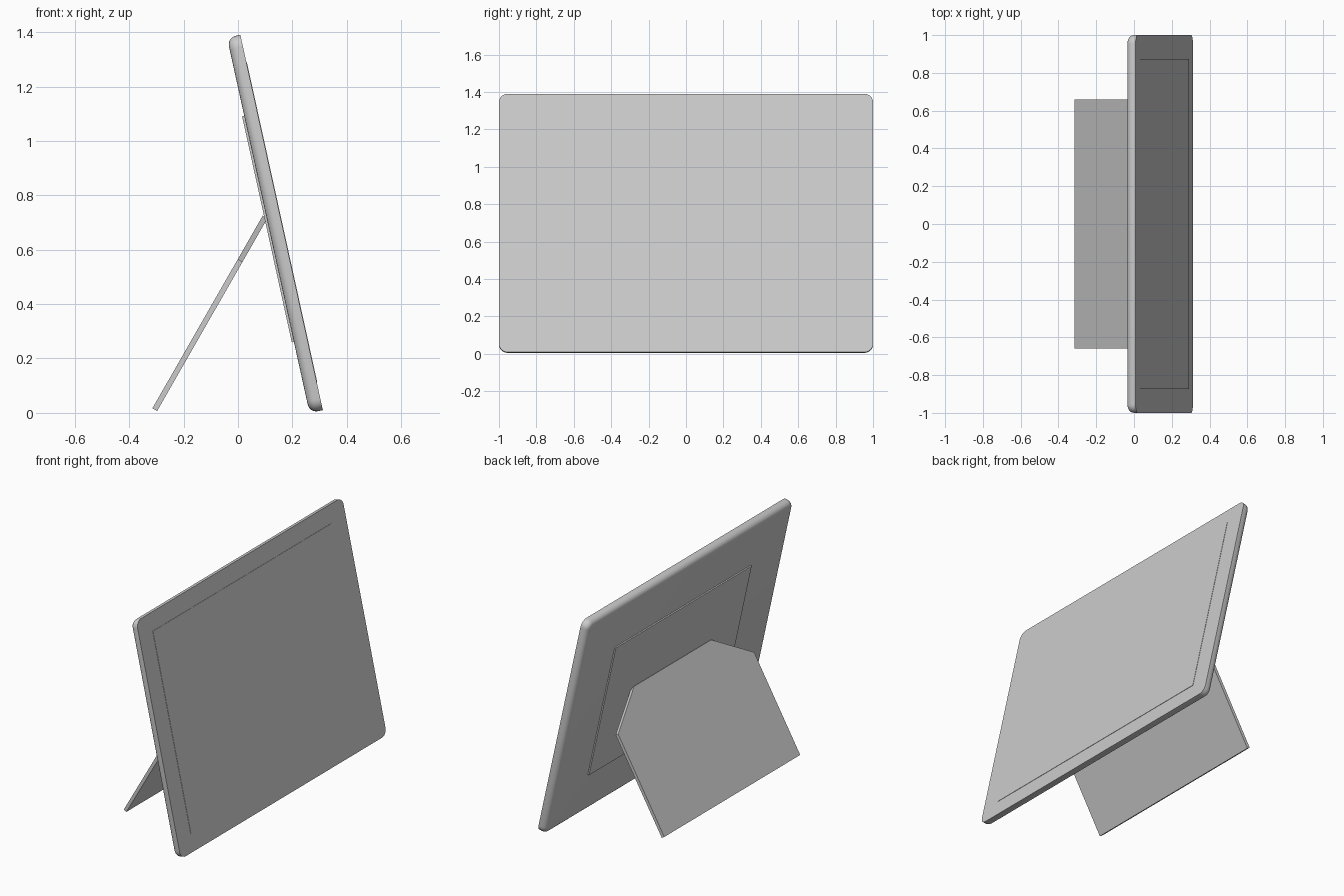
import bpy, bmesh
from math import radians
from mathutils import Matrix

if "Cube" in bpy.data.objects:
    bpy.data.objects.remove(bpy.data.objects["Cube"])

TILT = radians(-12.4)    # tablet leans back
LEAN = radians(29.8)     # stand leans forward
tablet_mat = Matrix.Translation((0.312, 0, 0.01)) @ Matrix.Rotation(TILT, 4, 'Y')
stand_mat = Matrix.Translation((-0.306, 0, 0.012)) @ Matrix.Rotation(LEAN, 4, 'Y')


def prism(outline, x0, x1):
    """Extrude a (y, z) outline along x."""
    bm = bmesh.new()
    face = bm.faces.new([bm.verts.new((x0, y, z)) for y, z in outline])
    ext = bmesh.ops.extrude_face_region(bm, geom=[face])
    verts = [g for g in ext['geom'] if isinstance(g, bmesh.types.BMVert)]
    bmesh.ops.translate(bm, verts=verts, vec=(x1 - x0, 0, 0))
    bmesh.ops.recalc_face_normals(bm, faces=bm.faces)
    return bm


def rect(half_width, z0, z1):
    return [(-half_width, z0), (half_width, z0), (half_width, z1), (-half_width, z1)]


def finish(name, bm, matrix, smooth=False):
    bmesh.ops.transform(bm, matrix=matrix, verts=bm.verts)
    bmesh.ops.recalc_face_normals(bm, faces=bm.faces)
    mesh = bpy.data.meshes.new(name)
    bm.to_mesh(mesh)
    bm.free()
    obj = bpy.data.objects.new(name, mesh)
    bpy.context.collection.objects.link(obj)
    if smooth:
        bpy.ops.object.select_all(action='DESELECT')
        obj.select_set(True)
        bpy.context.view_layer.objects.active = obj
        bpy.ops.object.shade_smooth_by_angle(angle=radians(35))
    return obj


# Tablet body: rounded corners, sharp front rim, rounded back rim
BACK = -0.05
body = prism(rect(1.0, 0, 1.413), BACK, 0)
corners = [e for e in body.edges if abs(e.verts[0].co.x - e.verts[1].co.x) > 0.01]
bmesh.ops.bevel(body, geom=corners, offset=0.045, segments=6, profile=0.5, affect='EDGES')
rim = [e for e in body.edges if all(abs(v.co.x - BACK) < 1e-5 for v in e.verts)]
bmesh.ops.bevel(body, geom=rim, offset=0.032, segments=5, profile=0.5, affect='EDGES')
finish("tablet_body", body, tablet_mat, smooth=True)

# Slightly raised screen
finish("screen", prism(rect(0.873, 0.105, 1.308), -0.01, 0.002), tablet_mat)

# Thin raised plate on the back
finish("back_plate", prism(rect(0.66, 0.268, 1.119), BACK - 0.008, BACK + 0.01), tablet_mat)

# Folding stand with clipped upper corners
outline = [(-0.66, 0), (0.66, 0), (0.66, 0.631), (0.375, 0.816), (-0.375, 0.816), (-0.66, 0.631)]
finish("stand_flap", prism(outline, -0.01, 0.01), stand_mat)
